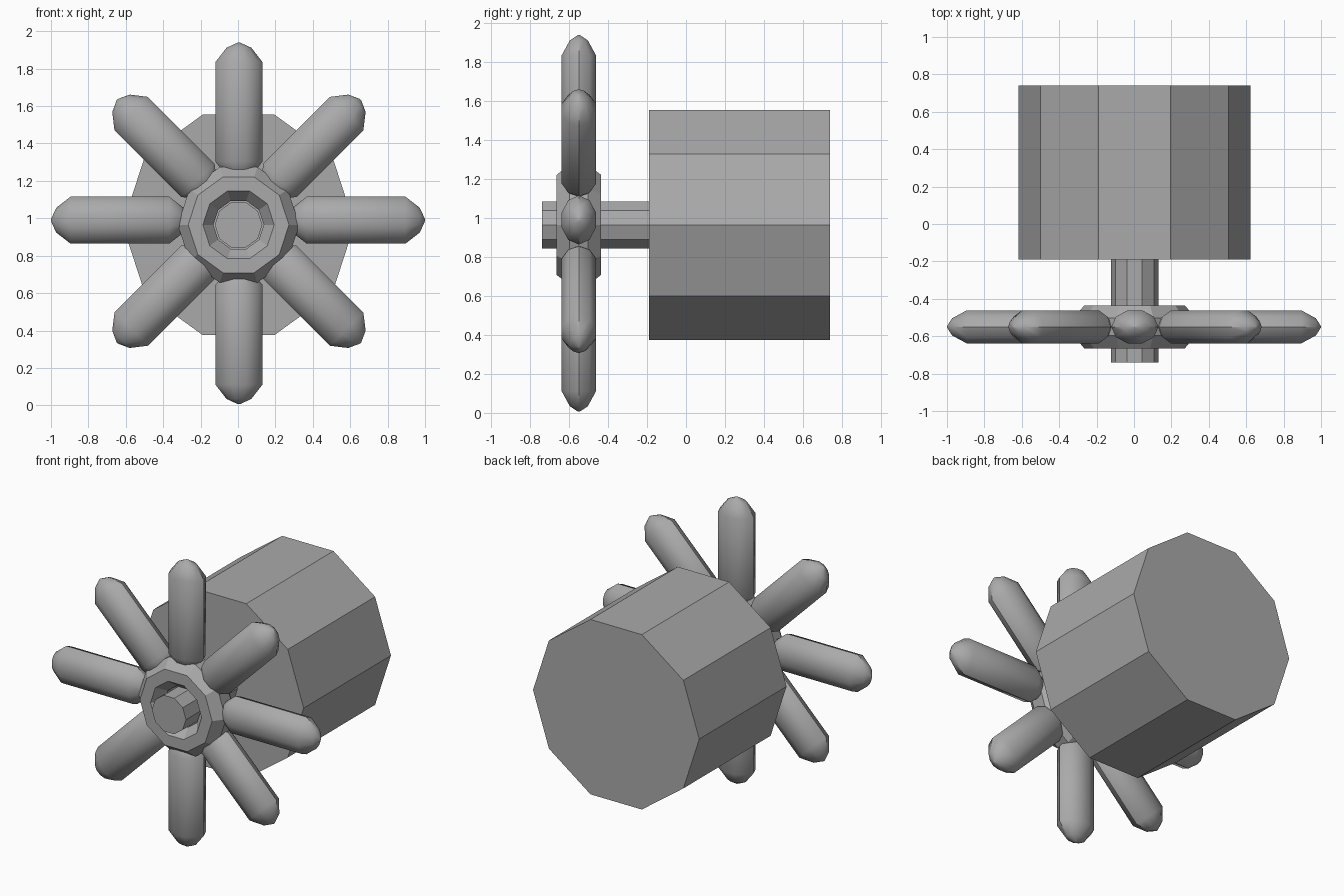
import bpy, bmesh, math
from mathutils import Matrix, Vector

cube = bpy.data.objects.get("Cube")
if cube:
    bpy.data.objects.remove(cube, do_unlink=True)

grey = bpy.data.materials.new("plain grey")
grey.use_nodes = True
COLOUR = (0.4, 0.4, 0.4, 1)
grey.diffuse_color = COLOUR
grey.node_tree.nodes["Principled BSDF"].inputs["Base Color"].default_value = COLOUR

SIDES = 10
CENTRE_X, CENTRE_Z = 0.003, 0.965
WHEEL_Y = -0.55


def lathe(name, profile, matrix, closed=False):
    """Turn a (radius, height) profile around local z, then place it."""
    bm = bmesh.new()
    rings = []
    for r, h in profile:
        angles = [2 * math.pi * i / SIDES for i in range(SIDES)]
        rings.append([bm.verts.new((r * math.cos(a), r * math.sin(a), h)) for a in angles])
    pairs = list(zip(rings, rings[1:]))
    if closed:
        pairs.append((rings[-1], rings[0]))
    else:
        bm.faces.new(rings[0])
        bm.faces.new(rings[-1])
    for low, high in pairs:
        for i in range(SIDES):
            j = (i + 1) % SIDES
            bm.faces.new((low[i], low[j], high[j], high[i]))
    bmesh.ops.recalc_face_normals(bm, faces=bm.faces)
    bm.transform(matrix)
    mesh = bpy.data.meshes.new(name)
    bm.to_mesh(mesh)
    bm.free()
    mesh.materials.append(grey)
    obj = bpy.data.objects.new(name, mesh)
    bpy.context.collection.objects.link(obj)
    return obj


# Parts turned around the front-to-back axis
along_y = Matrix.Translation((CENTRE_X, 0, CENTRE_Z)) @ Matrix.Rotation(-math.pi / 2, 4, 'X')
lathe("drum", [(0.62, -0.19), (0.62, 0.74)], along_y)
lathe("axle", [(0.127, -0.74), (0.127, -0.18)], along_y)

# Hub ring with an eight-sided section
section = []
for k in range(8):
    a = math.pi / 8 + k * math.pi / 4
    section.append((0.23 + 0.103 * math.cos(a), WHEEL_Y + 0.124 * math.sin(a)))
lathe("hub_ring", section, along_y, closed=True)


# Handles: flattened rods with a rounded cap at both ends
def handle(name, angle, start, end, centre):
    tip = 0.005
    profile = [(tip, start - 0.105), (0.066, start - 0.077), (0.126, start),
               (0.126, end), (0.066, end + 0.077), (tip, end + 0.105)]
    matrix = (Matrix.Translation(Vector(centre))
              @ Matrix.Rotation(math.radians(angle), 4, 'Y')
              @ Matrix.Diagonal((1, 0.735, 1, 1)))
    obj = lathe(name, profile, matrix)
    bpy.ops.object.select_all(action='DESELECT')
    obj.select_set(True)
    bpy.context.view_layer.objects.active = obj
    bpy.ops.object.shade_smooth_by_angle(angle=math.radians(36))


for name, angle in (("top", 0), ("bottom", 180)):
    handle(name + "_handle", angle, 0.33, 0.862, (0.005, WHEEL_Y, 0.973))
for name, angle in (("left", 90), ("right", -90)):
    handle(name + "_handle", angle, 0.368, 0.895, (0, WHEEL_Y, 0.99))
for name, angle in (("upper_left", 45), ("lower_left", 135),
                    ("lower_right", 225), ("upper_right", 315)):
    handle(name + "_handle", angle, 0.31, 0.815, (0.005, WHEEL_Y, 0.984))
